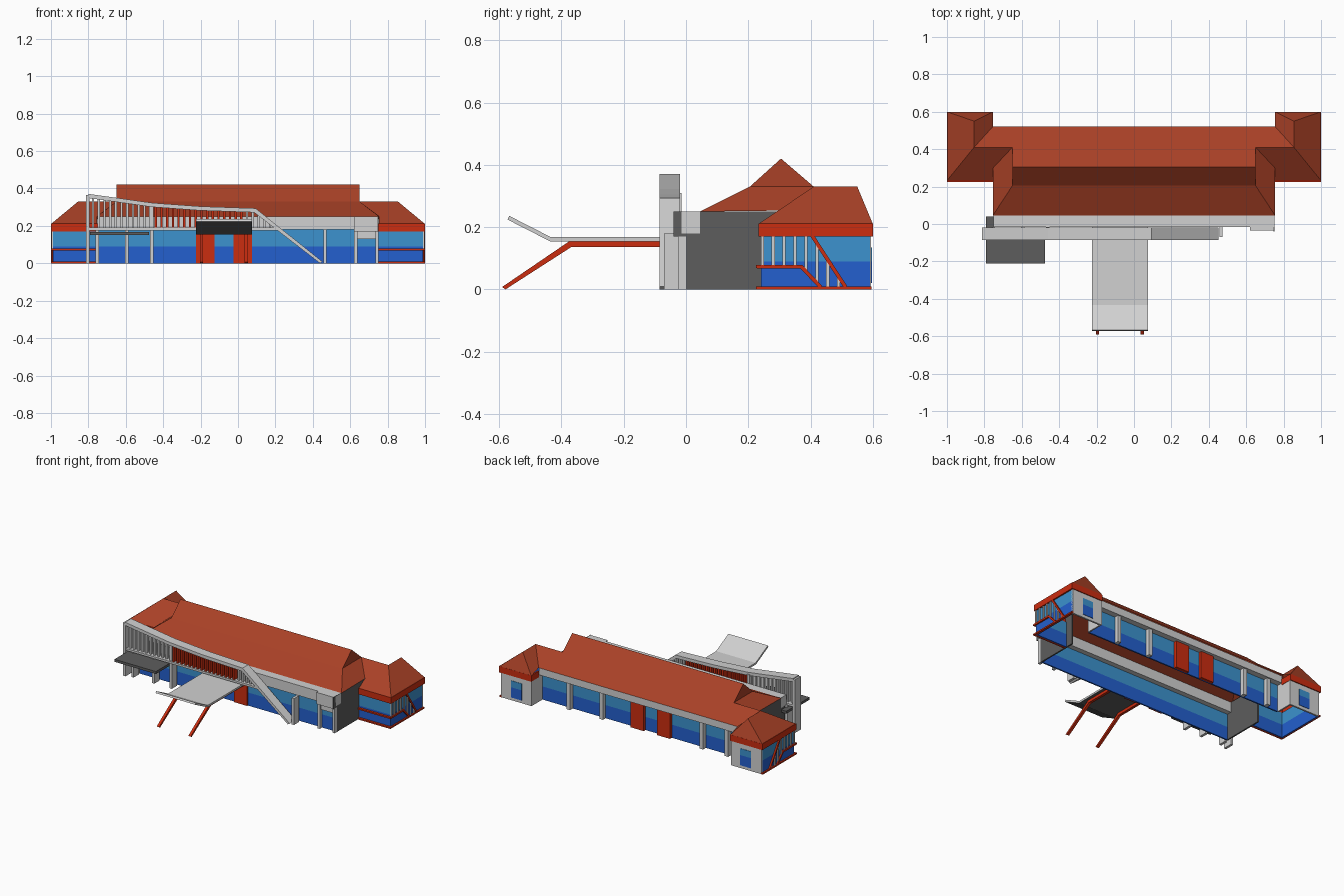
import bpy, bmesh, math
from mathutils import Vector

if "Cube" in bpy.data.objects:
    bpy.data.objects.remove(bpy.data.objects["Cube"])


def mat(name, r, g, b):
    m = bpy.data.materials.new(name)
    m.diffuse_color = (r, g, b, 1)
    m.use_nodes = True
    m.node_tree.nodes["Principled BSDF"].inputs["Base Color"].default_value = m.diffuse_color
    return m


ROOF = mat("roof_tile", .40, .053, .020)
RED = mat("bright_red", .60, .026, .005)
GREY = mat("light_grey", .64, .64, .64)
DARK = mat("dark_grey", .11, .11, .11)
SKY = mat("light_blue_glass", .045, .29, .62)
BLUE = mat("deep_blue_glass", .017, .115, .62)


def make(name, verts, faces, m):
    me = bpy.data.meshes.new(name)
    me.from_pydata(verts, [], faces)
    bm = bmesh.new()
    bm.from_mesh(me)
    bmesh.ops.recalc_face_normals(bm, faces=bm.faces[:])
    bm.to_mesh(me)
    bm.free()
    me.materials.append(m)
    ob = bpy.data.objects.new(name, me)
    bpy.context.collection.objects.link(ob)
    return ob


def mirror(ob):
    ob.modifiers.new("mirror", 'MIRROR').use_clip = True
    return ob


def box(name, x0, x1, y0, y1, z0, z1, m, mir=False):
    v = [(x, y, z) for x in (x0, x1) for y in (y0, y1) for z in (z0, z1)]
    f = [(0, 1, 3, 2), (4, 6, 7, 5), (0, 4, 5, 1), (2, 3, 7, 6), (0, 2, 6, 4), (1, 5, 7, 3)]
    ob = make(name, v, f, m)
    return mirror(ob) if mir else ob


def glass(name, x0, x1, y0, y1, top, mir=False):
    # wall glazed in two tones
    box(name + "_lower", x0, x1, y0, y1, 0, .09, BLUE, mir)
    box(name + "_upper", x0, x1, y0, y1, .09, top, SKY, mir)


def strip(name, pts, t, a, b, axis, m):
    # polyline of thickness t drawn in the x-z ('y') or y-z ('x') plane, extruded from a to b
    P = [Vector(p) for p in pts]
    n = len(P)
    nor = []
    for i in range(n - 1):
        d = (P[i + 1] - P[i]).normalized()
        nor.append(Vector((-d.y, d.x)))
    up, lo = [], []
    for i in range(n):
        n0, n1 = nor[max(i - 1, 0)], nor[min(i, n - 2)]
        k = (n0 + n1).normalized()
        k = k * (t / 2 / k.dot(n0))
        up.append(P[i] + k)
        lo.append(P[i] - k)
    verts = []
    for s in (a, b):
        for q in up + lo:
            z = max(q.y, 0)
            verts.append((q.x, s, z) if axis == 'y' else (s, q.x, z))
    faces = []
    for i in range(n - 1):
        u, l, o = i, n + i, 2 * n
        faces += [(u, u + 1, l + 1, l), (u + o, l + o, l + 1 + o, u + 1 + o),
                  (u, u + o, u + 1 + o, u + 1), (l, l + 1, l + 1 + o, l + o)]
    faces += [(0, n, 3 * n, 2 * n), (n - 1, 3 * n - 1, 4 * n - 1, 2 * n - 1)]
    return make(name, verts, faces, m)


def lerp(pts, x):
    for (x0, z0), (x1, z1) in zip(pts, pts[1:]):
        if x0 <= x <= x1:
            return z0 + (z1 - z0) * (x - x0) / (x1 - x0)
    return pts[-1][1]


# Roof: half of it, mirrored; upper gable, front hip, corner pavilion with L-shaped ridge
rv = [(0, .305, .42), (.65, .305, .42), (.65, .205, .33), (.65, .41, .33), (0, .205, .33),
      (0, .045, .25), (.755, .045, .25), (.755, .298, .253), (.855, .41, .33), (.855, .55, .33),
      (1, .232, .21), (1, .6, .21), (.755, .6, .21), (.755, .52, .236), (0, .52, .236), (.755, .232, .21)]
rf = [(0, 1, 2, 4), (4, 2, 6, 5), (0, 14, 13, 8, 3, 1), (1, 3, 2), (2, 3, 7, 6),
      (3, 8, 10, 15, 7), (8, 9, 11, 10), (9, 12, 11), (8, 13, 12, 9)]
mirror(make("roof", rv, rf, ROOF))

# Main hall walls
glass("front_glass", -.745, .745, 0, .01, .18)
box("front_fascia", -.752, .752, -.015, .045, .18, .25, GREY)
box("end_wall", .742, .752, 0, .3, 0, .25, DARK, True)
glass("back_glass", -.757, .757, .465, .475, .19)
box("back_fascia", -.757, .757, .465, .515, .185, .235, GREY)
for x in (-.66, -.47, .29, .54):
    box("back_column", x - .013, x + .013, .475, .505, 0, .185, GREY)

# Red door surrounds, front and back
for x in (-.225, -.025):
    box("front_door_panel", x, x + .1, -.008, 0, 0, .17, RED)
    box("back_door_panel", x, x + .1, .475, .495, 0, .185, RED)

# Corner pavilions
glass("pavilion_front_glass", .752, .99, .24, .248, .175, True)
glass("pavilion_side_glass", .982, .99, .248, .59, .175, True)
box("pavilion_back_wall", .757, .99, .582, .594, 0, .175, GREY, True)
box("pavilion_inner_wall", .757, .767, .475, .585, 0, .2, GREY, True)
box("pavilion_window_lower", .83, .91, .594, .597, .02, .09, BLUE, True)
box("pavilion_window_upper", .83, .91, .594, .597, .09, .135, SKY, True)
box("pavilion_fascia_front", .752, 1, .232, .242, .17, .212, RED, True)
box("pavilion_fascia_side", .99, 1, .242, .59, .17, .212, RED, True)
box("pavilion_fascia_back", .755, 1, .59, .6, .17, .212, RED, True)
box("pavilion_fascia_inner", .755, .765, .515, .59, .17, .212, RED, True)
for z, h in ((0, .01), (.068, .01)):
    box("pavilion_front_rail", .752, 1, .225, .24, z, z + h, RED, True)
box("pavilion_base_side", .985, 1, .24, .595, 0, .01, RED, True)

# Side railing: stepped lower rail, diagonal rail and bars between them
low = [(.228, .073), (.37, .073), (.432, .008)]
high = [(.228, .172), (.405, .172), (.512, .008)]
mirror(strip("side_lower_rail", low, .012, .99, 1, 'x', RED))
mirror(strip("side_diagonal_rail", high[1:], .012, .99, 1, 'x', RED))
for i in range(8):
    y = .245 + i * .035
    z0, z1 = lerp(low, y), lerp(high, y)
    box("side_bar", .99, .997, y - .005, y + .005, z0, z1, GREY, True)

# Sweeping front frame with bars
top = [(-.80, .36), (-.46, .312), (-.2, .293), (.09, .283), (.445, 0)]
strip("sweeping_beam", top, .022, -.085, -.02, 'y', GREY)
box("frame_end_post", -.812, -.795, -.085, -.02, 0, .365, GREY)
box("frame_lower_beam", -.80, .22, -.08, -.02, .176, .19, GREY)
for i in range(33):
    x = -.775 + i * .0305
    red = -.45 < x < .02
    y0, y1 = (-.075, -.03) if red else (-.065, -.04)
    box("screen_bar", x - .006, x + .006, y0, y1, .188, lerp(top, x), RED if red else GREY)
for x, h in ((-.752, .18), (-.595, .18), (-.462, .31), (.465, .18)):
    box("front_column", x - .009, x + .009, -.07, -.015, 0, h, GREY)

# Dark side canopy
box("side_canopy", -.79, -.475, -.212, -.02, .15, .167, DARK)
box("side_canopy_return", -.79, -.752, -.02, .04, .15, .167, DARK)

# Portal at the right end
box("portal_header", .62, .746, -.035, 0, .17, .25, GREY)
box("portal_end_plate", .746, .752, -.04, 0, .17, .25, DARK)
for x in (.63, .743):
    box("portal_post", x - .009, x + .009, -.025, 0, 0, .17, GREY)
box("portal_lintel", .635, .738, -.015, 0, .13, .17, GREY)

# Entrance canopy: pale on top, dark below, on bent red legs
can = strip("entrance_canopy", [(0, .161), (-.435, .161), (-.57, .23)], .013, -.225, .075, 'x', GREY)
can.data.materials.append(DARK)
for p in can.data.polygons:
    p.material_index = 1 if p.normal.z < -.3 and abs(p.normal.x) < .1 else 0
for x in (-.195, .045):
    strip("entrance_leg", [(0, .145), (-.372, .145), (-.585, 0)], .019, x - .009, x + .009, 'x', RED)
